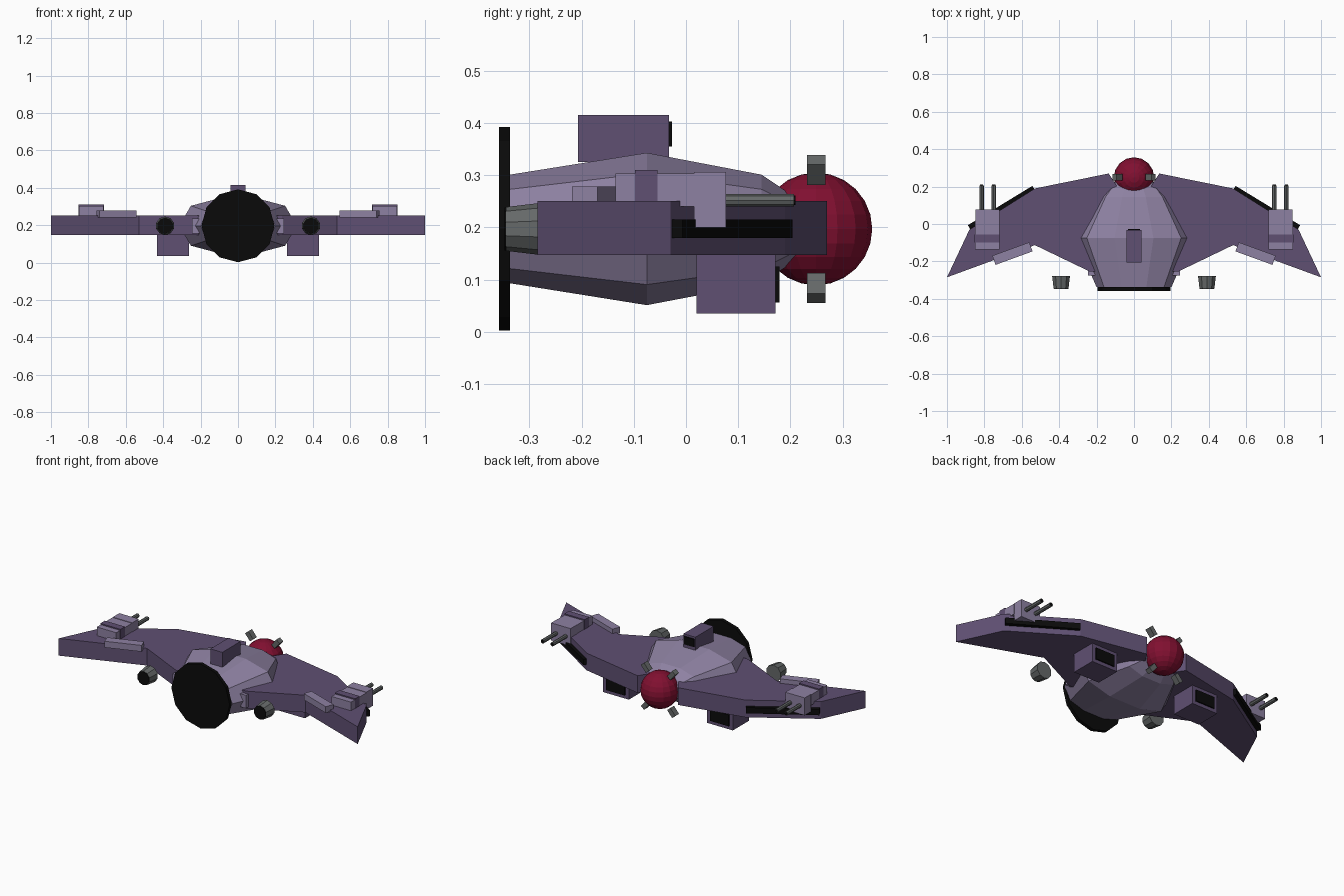
import bpy, bmesh, math
from mathutils import Matrix, Vector

if "Cube" in bpy.data.objects:
    bpy.data.objects.remove(bpy.data.objects["Cube"])

def mat(name, rgb):
    m = bpy.data.materials.new(name)
    m.diffuse_color = (*rgb, 1)
    m.use_nodes = True
    m.node_tree.nodes["Principled BSDF"].inputs["Base Color"].default_value = m.diffuse_color
    return m

WING = mat("dark_purple", (.115, .08, .17))
HULL = mat("light_purple", (.27, .22, .36))
RED = mat("crimson", (.22, .005, .03))
BLACK = mat("black", (.003, .003, .003))
GREY = mat("metal", (.13, .14, .14))
CZ = .197  # height of the central axis

def finish(name, bm, m):
    bmesh.ops.recalc_face_normals(bm, faces=bm.faces)
    me = bpy.data.meshes.new(name)
    bm.to_mesh(me)
    bm.free()
    me.materials.append(m)
    ob = bpy.data.objects.new(name, me)
    bpy.context.collection.objects.link(ob)
    return ob

def box(name, x, y, z, m, rot=None):
    """Box from (min, max) ranges, optionally turned about its centre."""
    c = Vector([(r[0] + r[1]) / 2 for r in (x, y, z)])
    s = [abs(r[1] - r[0]) for r in (x, y, z)]
    bm = bmesh.new()
    bmesh.ops.create_cube(bm, size=1)
    bm.transform(Matrix.Translation(c) @ (rot or Matrix()) @ Matrix.Diagonal((*s, 1)))
    return finish(name, bm, m)

def tube(name, x, z, y0, y1, r0, r1, n, m):
    """Cone or cylinder along y, radius r0 at y0 and r1 at y1."""
    bm = bmesh.new()
    bmesh.ops.create_cone(bm, cap_ends=True, segments=n, radius1=r1, radius2=r0, depth=y1 - y0)
    bm.transform(Matrix.Translation((x, (y0 + y1) / 2, z)) @ Matrix.Rotation(math.pi / 2, 4, 'X'))
    return finish(name, bm, m)

# Faceted hull lofted through four cross-sections
profile = [(1, 0), (.8, .73), (.33, 1), (-.33, 1), (-.8, .73),
           (-1, 0), (-.8, -.73), (-.33, -1), (.33, -1), (.8, -.73)]
stations = [(-.338, .2, .104), (-.075, .315, .146), (.145, .19, .104), (.225, .12, .05)]
bm = bmesh.new()
rings = [[bm.verts.new((a * w, y, CZ + b * h)) for a, b in profile] for y, w, h in stations]
for r0, r1 in zip(rings, rings[1:]):
    for i in range(10):
        j = (i + 1) % 10
        bm.faces.new((r0[i], r0[j], r1[j], r1[i]))
bm.faces.new(rings[0])
bm.faces.new(rings[-1])
finish("hull", bm, HULL)

# Engine disc, nose ball and top sensor box
tube("engine_disc", 0, CZ, -.358, -.337, .195, .195, 12, BLACK)
bm = bmesh.new()
bmesh.ops.create_uvsphere(bm, u_segments=16, v_segments=12, radius=.108)
bm.transform(Matrix.Translation((0, .249, CZ)))
finish("nose_ball", bm, RED)
box("top_box", (-.04, .04), (-.207, -.033), (.325, .415), WING)
box("top_box_window", (-.033, .033), (-.04, -.027), (.355, .403), BLACK)

# Four clamps around the ball
for i in range(4):
    a = math.radians(45 + 90 * i)
    sx, sz = math.copysign(1, math.cos(a)), math.copysign(1, math.sin(a))
    x, z = sx * .088, CZ + sz * .113
    box(f"ball_clamp_{i}", (x - .026, x + .026), (.232, .267), (z - .014, z + .014),
        GREY, Matrix.Rotation(-sx * sz * math.radians(50), 4, 'Y'))

outline = [(0, .14), (.09, .2), (.135, .27), (.53, .19), (.88, -.03),
           (1, -.285), (.53, -.113), (.235, -.255), (0, -.255)]

for s, side in ((-1, "left"), (1, "right")):
    def sbox(name, x, y, z, m, rot=None):
        return box(f"{side}_{name}", sorted((s * x[0], s * x[1])), y, z, m, rot)

    # Swept wing slab
    bm = bmesh.new()
    f = bm.faces.new([bm.verts.new((s * x, y, .147)) for x, y in outline])
    ext = bmesh.ops.extrude_face_region(bm, geom=[f])
    bmesh.ops.translate(bm, vec=(0, 0, .104),
                        verts=[v for v in ext["geom"] if isinstance(v, bmesh.types.BMVert)])
    finish(f"{side}_wing", bm, WING)

    # Black strip along the leading edge
    p, q = Vector((.535, .19)), Vector((.88, -.02))
    d, c = q - p, (p + q) / 2
    L = d.length
    sbox("edge_strip", (c.x - L / 2, c.x + L / 2), (c.y - .016, c.y + .016), (.18, .215), BLACK,
         Matrix.Rotation(s * math.atan2(d.y, d.x), 4, 'Z'))

    # Gun housing, barrels and the slanted box behind it
    sbox("gun_base", (.72, .85), (-.135, .02), (.24, .303), HULL)
    sbox("gun_front", (.718, .848), (.015, .077), (.2, .306), HULL)
    sbox("gun_band", (.717, .852), (-.098, -.055), (.24, .31), WING)
    for k, x in enumerate((.75, .815)):
        tube(f"{side}_barrel_{k}", s * x, .252, .06, .207, .012, .012, 8, GREY)
        tube(f"{side}_barrel_tip_{k}", s * x, .252, .206, .21, .009, .009, 8, BLACK)
    sbox("slanted_box", (.545, .755), (-.184, -.132), (.24, .278), HULL,
         Matrix.Rotation(-s * math.radians(20), 4, 'Z'))

    # Underslung intake
    sbox("intake", (.262, .434), (.02, .172), (.035, .15), WING)
    sbox("intake_window", (.285, .411), (.16, .179), (.056, .125), BLACK)

    # Rear thruster and hull-side block
    tube(f"{side}_thruster", s * .39, CZ, -.345, -.278, .042, .05, 10, GREY)
    tube(f"{side}_thruster_cap", s * .39, CZ, -.348, -.344, .041, .041, 10, BLACK)
    sbox("hull_block", (.17, .245), (-.275, -.2), (.157, .236), HULL)
